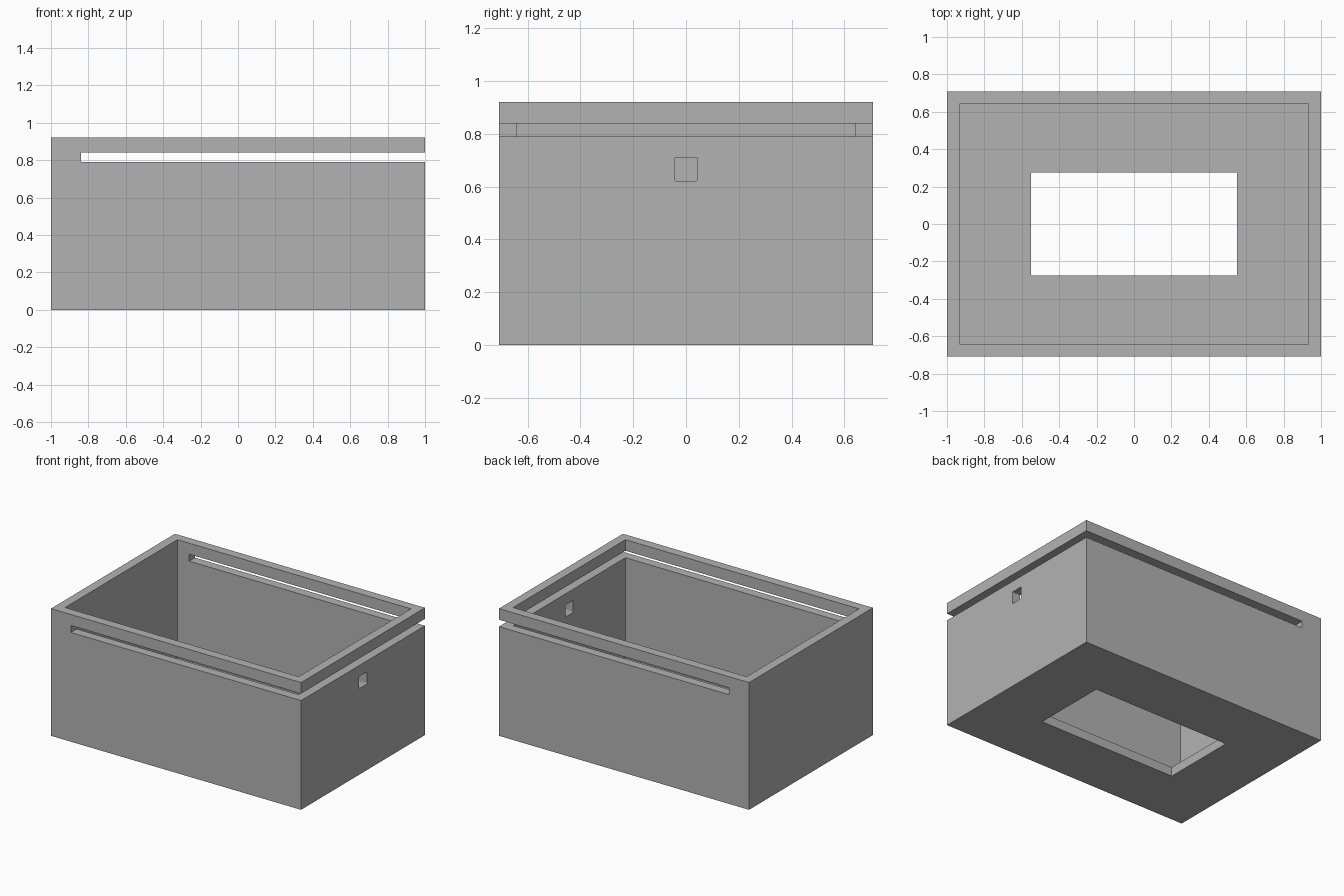
import bpy
import bmesh

if "Cube" in bpy.data.objects:
    bpy.data.objects.remove(bpy.data.objects["Cube"], do_unlink=True)

HX, HY, H = 1.0, 0.708, 0.92   # outer half sizes and height
WALL = 0.066

grey = bpy.data.materials.new("plain_grey")
grey.use_nodes = True
colour = (0.45, 0.45, 0.45, 1)
grey.diffuse_color = colour
grey.node_tree.nodes["Principled BSDF"].inputs["Base Color"].default_value = colour


def block(name, x, y, z, rounding=0):
    """Box spanning the given ranges, optionally rounding edges along x."""
    bm = bmesh.new()
    bmesh.ops.create_cube(bm, size=1)
    for v in bm.verts:
        for i, (lo, hi) in enumerate((x, y, z)):
            v.co[i] = lo if v.co[i] < 0 else hi
    if rounding:
        edges = [e for e in bm.edges
                 if abs(e.verts[0].co.x - e.verts[1].co.x) > 0.01]
        bmesh.ops.bevel(bm, geom=edges, offset=rounding, segments=3,
                        profile=0.5, affect='EDGES')
    mesh = bpy.data.meshes.new(name)
    bm.to_mesh(mesh)
    bm.free()
    mesh.materials.append(grey)
    obj = bpy.data.objects.new(name, mesh)
    bpy.context.collection.objects.link(obj)
    return obj


# Open box body
box = block("open_box", (-HX, HX), (-HY, HY), (0, H))

# Cavity, floor window, lid slot open at one end, small latch hole
cutters = [
    block("cavity_cutter", (-HX + WALL, HX - WALL),
          (-HY + WALL, HY - WALL), (WALL, H + 0.2)),
    block("floor_window_cutter", (-0.552, 0.552), (-0.275, 0.275), (-0.2, 0.2)),
    block("lid_slot_cutter", (-0.84, HX + 0.2), (-HY - 0.2, HY + 0.2), (0.79, 0.84)),
    block("latch_hole_cutter", (0.8, HX + 0.2), (-0.044, 0.044), (0.622, 0.71), 0.006),
]
for cutter in cutters:
    cutter.hide_render = True
    cutter.hide_viewport = True
    cut = box.modifiers.new(cutter.name, 'BOOLEAN')
    cut.operation = 'DIFFERENCE'
    cut.solver = 'EXACT'
    cut.object = cutter
